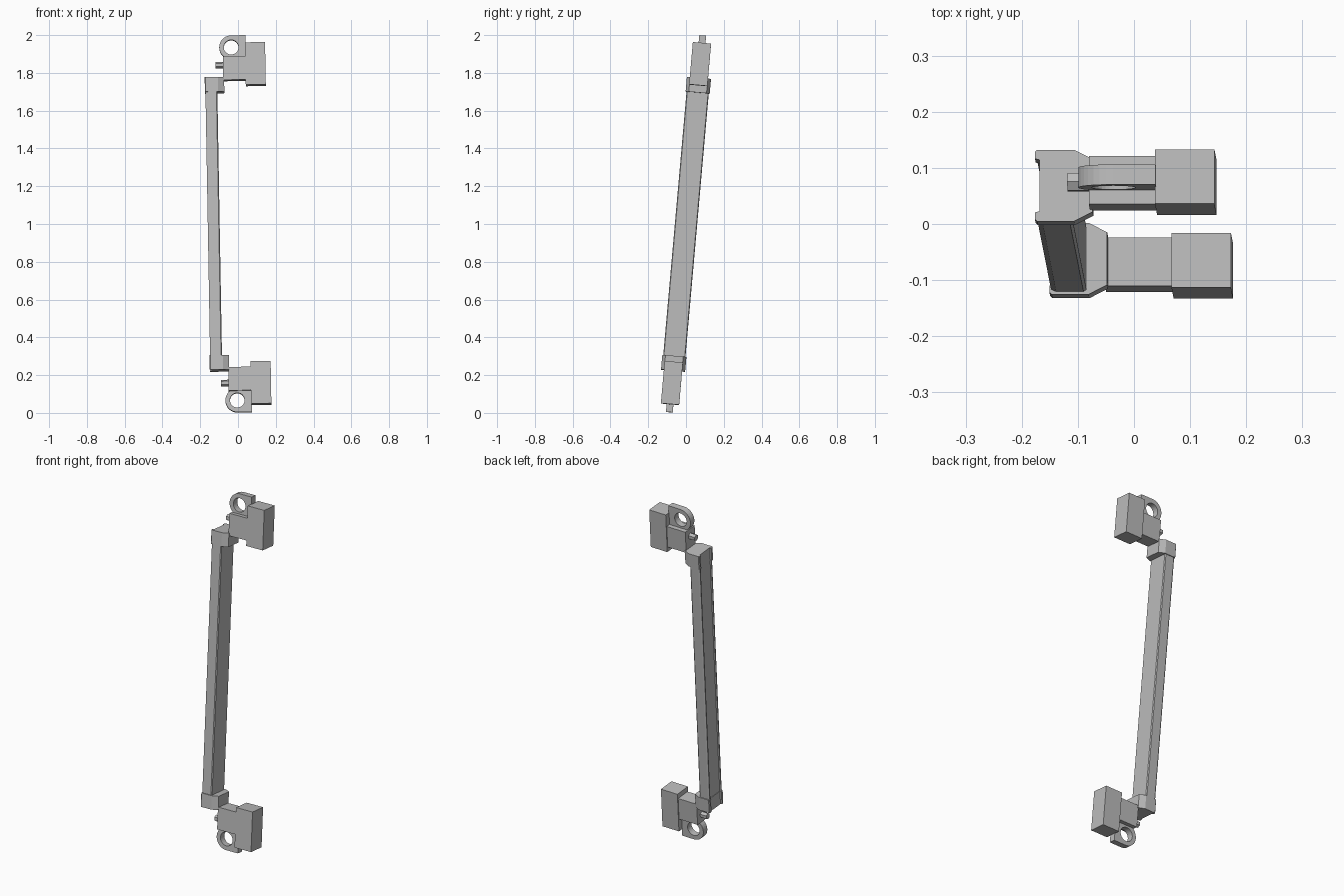
import bpy, bmesh, math
from mathutils import Vector, Matrix

cube = bpy.data.objects.get("Cube")
if cube:
    bpy.data.objects.remove(cube, do_unlink=True)

grey = bpy.data.materials.new("plain grey")
grey.use_nodes = True
COLOUR = (0.5, 0.5, 0.5, 1)
grey.diffuse_color = COLOUR
grey.node_tree.nodes["Principled BSDF"].inputs["Base Color"].default_value = COLOUR

# Leaning frame shared by every part
axis_z = Vector((-0.0175, 0.0885, 1)).normalized()
axis_x = Vector((1, 0, 0.0175)).normalized()
axis_y = axis_z.cross(axis_x).normalized()
LEAN = Matrix.Translation((-0.02, 0, 1)) @ Matrix((axis_x, axis_y, axis_z)).transposed().to_4x4()


def finish(name, bm):
    bmesh.ops.recalc_face_normals(bm, faces=bm.faces)
    mesh = bpy.data.meshes.new(name)
    bm.to_mesh(mesh)
    bm.free()
    mesh.materials.append(grey)
    obj = bpy.data.objects.new(name, mesh)
    obj.matrix_world = LEAN
    bpy.context.collection.objects.link(obj)
    return obj


def prism(name, points, offset):
    """Extrude a closed outline of 3D points along an offset."""
    bm = bmesh.new()
    face = bm.faces.new([bm.verts.new(p) for p in points])
    grown = bmesh.ops.extrude_face_region(bm, geom=[face], use_keep_orig=True)
    moved = [v for v in grown["geom"] if isinstance(v, bmesh.types.BMVert)]
    bmesh.ops.translate(bm, verts=moved, vec=offset)
    return finish(name, bm)


def box(name, x0, x1, half_y, z0, z1):
    outline = [(x0, -half_y, z0), (x1, -half_y, z0), (x1, half_y, z0), (x0, half_y, z0)]
    return prism(name, outline, (0, 0, z1 - z0))


def symmetric(half, z):
    """Mirror a half outline (x, y) across y = 0."""
    return [(x, y, z) for x, y in half] + [(x, -y, z) for x, y in reversed(half)]


def eye_plate(name, s):
    """Plate with one rounded end and a round hole."""
    radius, hole, end, half_y, n = 0.063, 0.039, 0.076, 0.018, 32
    bm = bmesh.new()
    rings = []
    for y in (-half_y, half_y):
        outer, inner = [], []
        for i in range(n):
            a = 2 * math.pi * i / n
            c, d = math.cos(a), math.sin(a)
            # the right half of the outline is stretched to a square end
            if c > 0.001:
                k = min(end / c, radius / max(abs(d), 0.001))
            else:
                k = radius
            if i in (n // 8, n - n // 8):
                x, z = end, math.copysign(radius, d)
            else:
                x, z = k * c, k * d
            outer.append(bm.verts.new((x, y, s * 0.938 + z)))
            inner.append(bm.verts.new((hole * c, y, s * 0.938 + hole * d)))
        rings.append((outer, inner))
    (fo, fi), (bo, bi) = rings
    for i in range(n):
        j = (i + 1) % n
        for a, b in ((fo, fi), (fi, bi), (bi, bo), (bo, fo)):
            bm.faces.new((a[i], a[j], b[j], b[i]))
    bmesh.ops.dissolve_limit(bm, angle_limit=0.01, verts=bm.verts, edges=bm.edges)
    return finish(name, bm)


# Long grip with a shallow channel along its outer side
grip = [(-0.133, 0.047), (-0.140, 0.049), (-0.140, 0.055), (-0.131, 0.059),
        (-0.082, 0.059), (-0.077, 0.055)]
prism("grip_bar", symmetric(grip, -0.71), (0, 0, 1.42))

# Matching fittings at both ends
cap = [(-0.135, 0.046), (-0.143, 0.048), (-0.143, 0.060), (-0.139, 0.064),
       (-0.073, 0.064), (-0.040, 0.047)]
for side, s in (("lower", -1), ("upper", 1)):
    prism(side + "_end_cap", symmetric(cap, s * 0.70), (0, 0, s * 0.078))
    box(side + "_connector", -0.045, 0.08, 0.043, s * 0.763, s * 0.888)
    box(side + "_mount_block", 0.074, 0.180, 0.0485, s * 0.735, s * 0.960)
    pin = [(-0.084, 0.018 * math.sin(i * math.pi / 3), s * 0.845 + 0.018 * math.cos(i * math.pi / 3))
           for i in range(6)]
    prism(side + "_pin", pin, (0.05, 0, 0))
    eye_plate(side + "_eye_plate", s)
